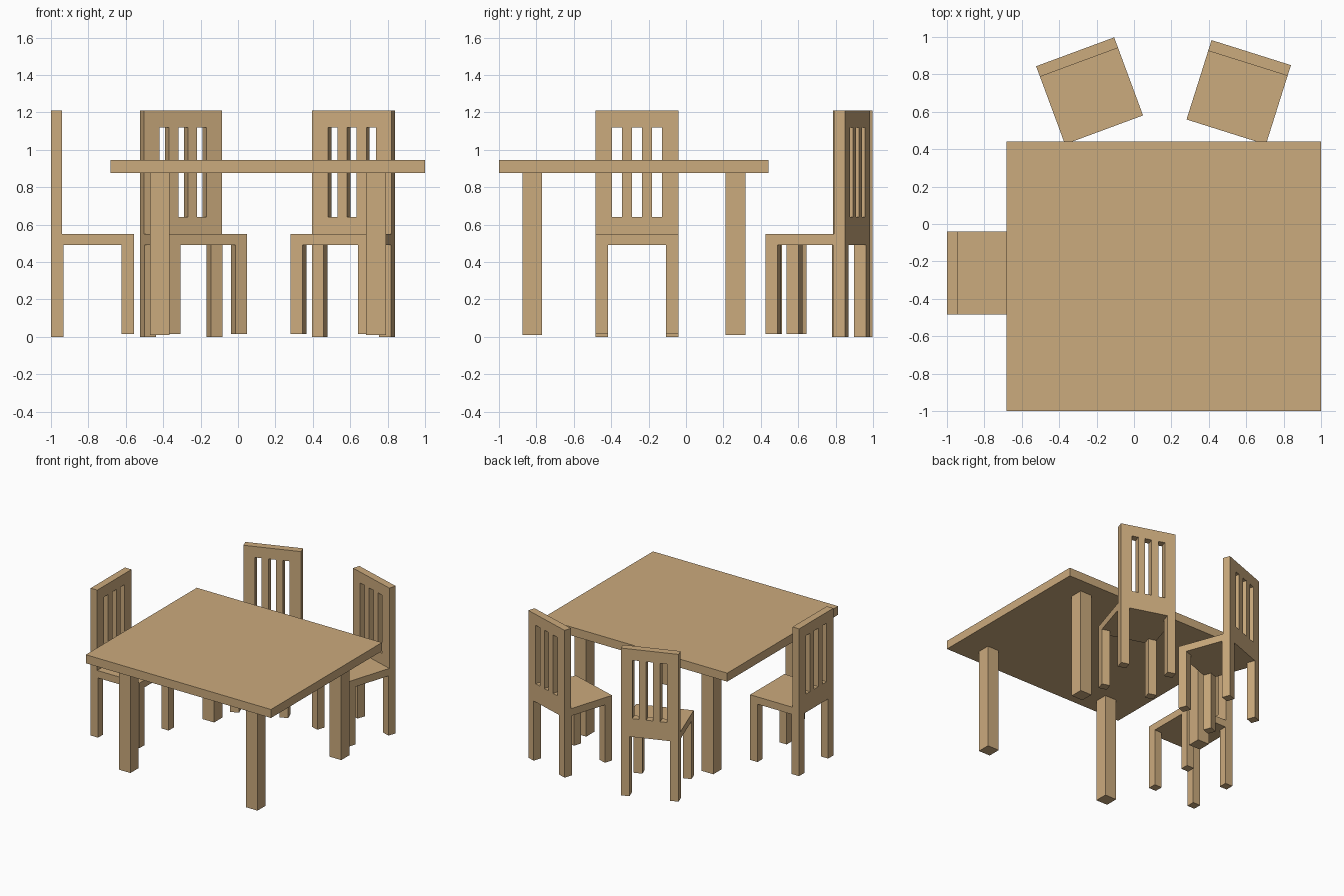
import bpy, bmesh, math
from mathutils import Matrix

if "Cube" in bpy.data.objects:
    bpy.data.objects.remove(bpy.data.objects["Cube"])

wood = bpy.data.materials.new("light_wood")
wood.diffuse_color = (0.60, 0.405, 0.205, 1)
wood.use_nodes = True
wood.node_tree.nodes["Principled BSDF"].inputs["Base Color"].default_value = wood.diffuse_color


def finish(name, bm, matrix):
    bmesh.ops.recalc_face_normals(bm, faces=bm.faces)
    mesh = bpy.data.meshes.new(name)
    bm.to_mesh(mesh)
    bm.free()
    mesh.materials.append(wood)
    obj = bpy.data.objects.new(name, mesh)
    obj.matrix_world = matrix
    bpy.context.collection.objects.link(obj)


def box(name, x, y, z, matrix=Matrix()):
    """Box from (min, max) ranges."""
    bm = bmesh.new()
    bmesh.ops.create_cube(bm, size=1)
    for v in bm.verts:
        v.co = [r[0] + (c + 0.5) * (r[1] - r[0]) for c, r in zip(v.co, (x, y, z))]
    finish(name, bm, matrix)


H = 0.2225       # half the chair's width and depth
LEG = 0.067      # chair leg thickness
BACK = 0.06      # backrest thickness


def backrest(name, matrix):
    """Flat panel with three slots, thickened by extrusion."""
    ys = [-H, -0.134, -0.081, -0.027, 0.027, 0.081, 0.134, H]
    zs = [0.49, 0.64, 1.12, 1.21]
    bm = bmesh.new()
    grid = [[bm.verts.new((-H, y, z)) for z in zs] for y in ys]
    for i in range(len(ys) - 1):
        for j in range(len(zs) - 1):
            if j == 1 and i % 2 == 1:      # open slot
                continue
            bm.faces.new((grid[i][j], grid[i + 1][j], grid[i + 1][j + 1], grid[i][j + 1]))
    ext = bmesh.ops.extrude_face_region(bm, geom=bm.faces[:], use_keep_orig=True)
    moved = [g for g in ext["geom"] if isinstance(g, bmesh.types.BMVert)]
    bmesh.ops.translate(bm, vec=(BACK, 0, 0), verts=moved)
    finish(name, bm, matrix)


def chair(label, x, y, degrees):
    """Chair facing local +x."""
    m = Matrix.Translation((x, y, 0)) @ Matrix.Rotation(math.radians(degrees), 4, "Z")
    backrest(label + "_chair_backrest", m)
    box(label + "_chair_seat", (-H + BACK, H), (-H, H), (0.49, 0.55), m)
    for side, ry in (("right", (-H, -H + LEG)), ("left", (H - LEG, H))):
        box(f"{label}_chair_rear_leg_{side}", (-H, -H + LEG), ry, (0, 0.49), m)
        box(f"{label}_chair_front_leg_{side}", (H - LEG, H), ry, (0.015, 0.49), m)


# table
box("table_top", (-0.683, 1.0), (-1.0, 0.44), (0.875, 0.945))
for side, rx in (("left", (-0.47, -0.365)), ("right", (0.685, 0.79))):
    for end, ry in (("front", (-0.875, -0.77)), ("back", (0.212, 0.317))):
        box(f"table_leg_{end}_{side}", rx, ry, (0.01, 0.875))

# chairs
chair("side", -0.7775, -0.2625, 0)
chair("back_left", -0.2375, 0.712, -69.7)
chair("back_right", 0.56, 0.704, -107.5)
